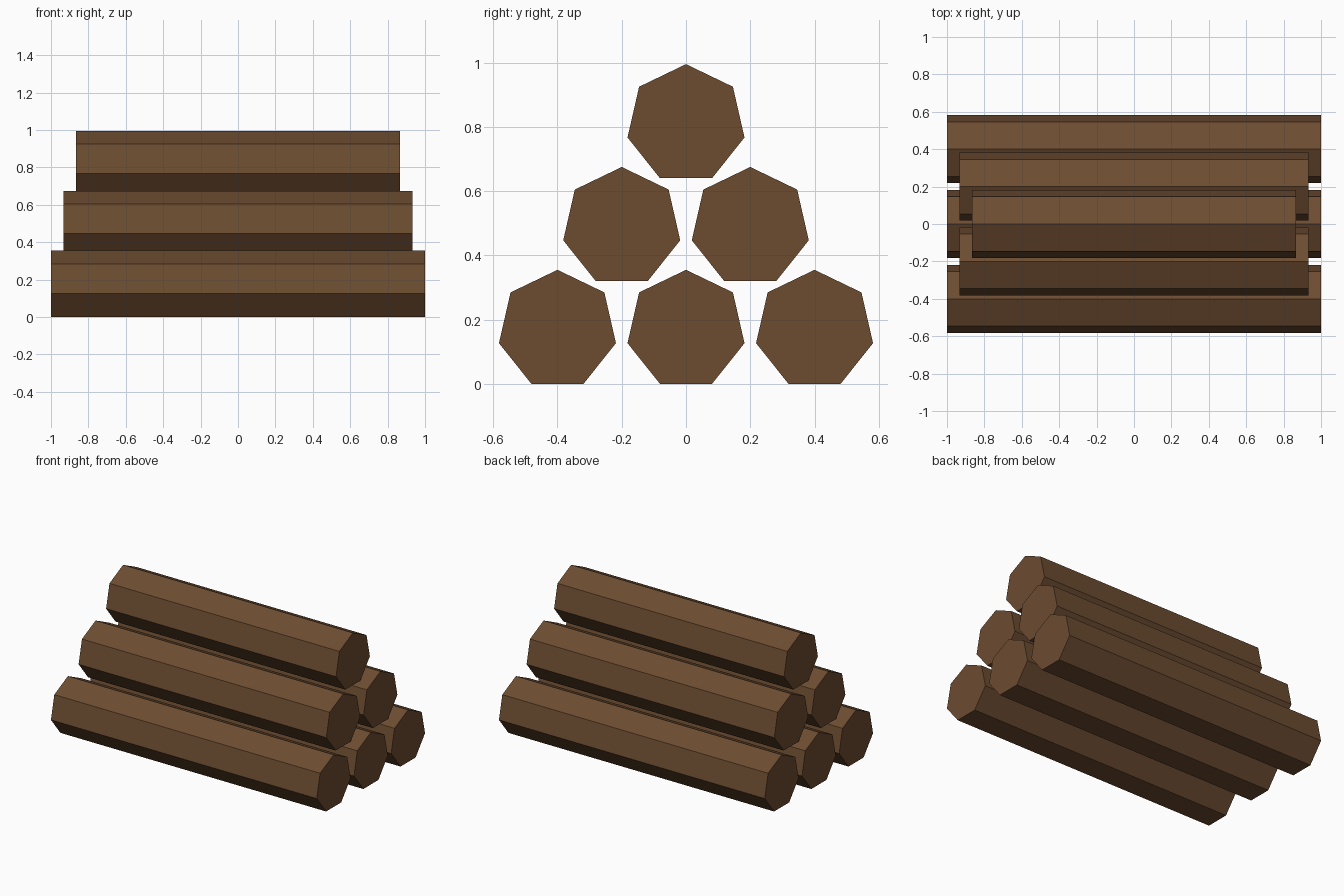
import bpy, bmesh
from math import sin, cos, pi, tau

if "Cube" in bpy.data.objects:
    bpy.data.objects.remove(bpy.data.objects["Cube"], do_unlink=True)

SIDES = 7
RADIUS = 0.1867
SPACING = 0.4      # between logs of one row
ROW_HEIGHT = 0.32  # between rows
BROWN = (0.15, 0.072, 0.03, 1)

# Bark and cut ends share one brown
wood = bpy.data.materials.new("brown wood")
wood.use_nodes = True
wood.diffuse_color = BROWN
shader = next(n for n in wood.node_tree.nodes if n.type == 'BSDF_PRINCIPLED')
shader.inputs["Base Color"].default_value = BROWN
shader.inputs["Roughness"].default_value = 0.9


def add_log(name, half_length, y, z):
    """Seven-sided log along x, one edge on top and a flat side below."""
    bm = bmesh.new()
    ring = [bm.verts.new((-half_length, RADIUS * sin(tau * i / SIDES),
                          RADIUS * cos(tau * i / SIDES)))
            for i in range(SIDES)]
    end = bm.faces.new(ring)
    grown = bmesh.ops.extrude_face_region(bm, geom=[end], use_keep_orig=True)
    verts = [g for g in grown["geom"] if isinstance(g, bmesh.types.BMVert)]
    bmesh.ops.translate(bm, verts=verts, vec=(2 * half_length, 0, 0))
    bmesh.ops.recalc_face_normals(bm, faces=bm.faces)
    mesh = bpy.data.meshes.new(name)
    bm.to_mesh(mesh)
    bm.free()
    mesh.materials.append(wood)
    log = bpy.data.objects.new(name, mesh)
    log.location = (0, y, z)
    bpy.context.collection.objects.link(log)


# Pyramid stack: three, two, then one log, each row a little shorter
rows = [("bottom", 3, 1.0), ("middle", 2, 0.932), ("top", 1, 0.865)]
for level, (row, count, half_length) in enumerate(rows):
    z = RADIUS * cos(pi / SIDES) + level * ROW_HEIGHT
    for i in range(count):
        y = (i - (count - 1) / 2) * SPACING
        add_log(f"{row}_log_{i + 1}", half_length, y, z)
